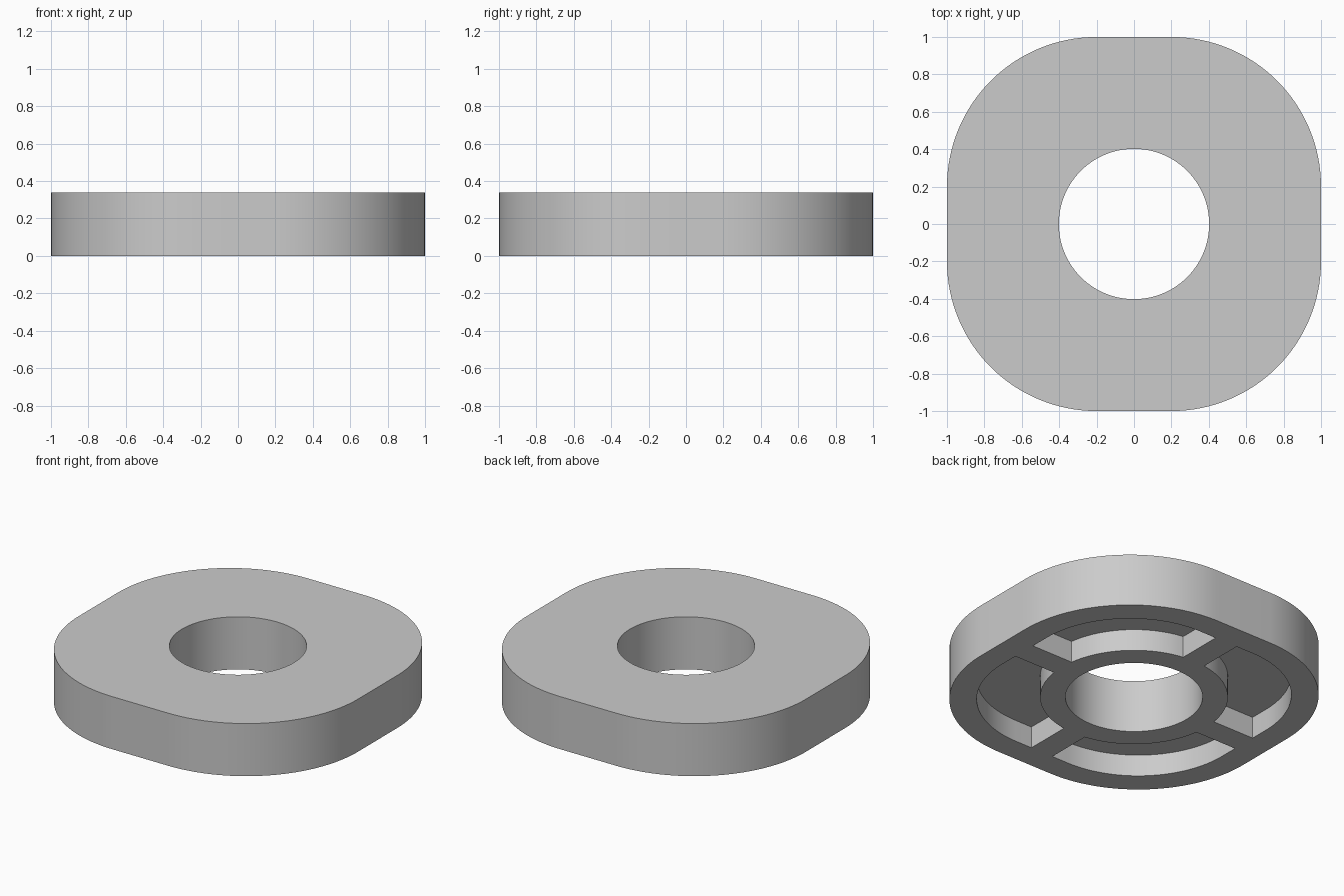
import bpy
import bmesh
from math import sin, cos, asin, pi, radians, sqrt
from mathutils import Matrix

cube = bpy.data.objects.get("Cube")
if cube:
    bpy.data.objects.remove(cube, do_unlink=True)

HEIGHT = 0.34
FLAT = 0.2          # half length of each straight side
HOLE = 0.402        # bore radius
BOSS = 0.55         # outer radius of the ring around the bore
INNER = 0.84        # half width inside the outer wall
RIB = 0.08          # half thickness of the ribs
DEPTH = 0.14        # pocket depth

grey = bpy.data.materials.new("plain grey")
grey.use_nodes = True
colour = (0.6, 0.6, 0.6, 1)
grey.diffuse_color = colour
grey.node_tree.nodes["Principled BSDF"].inputs["Base Color"].default_value = colour


def arc(centre, radius, start, end, steps):
    """Points along an arc about (centre, centre)."""
    angles = [start + (end - start) * i / steps for i in range(steps + 1)]
    return [(centre + radius * cos(a), centre + radius * sin(a)) for a in angles]


def prism(name, outlines, bottom, top):
    """Extrude each closed outline between two heights."""
    bm = bmesh.new()
    for outline in outlines:
        face = bm.faces.new([bm.verts.new((x, y, bottom)) for x, y in outline])
        raised = bmesh.ops.extrude_face_region(bm, geom=[face], use_keep_orig=True)
        verts = [v for v in raised["geom"] if isinstance(v, bmesh.types.BMVert)]
        bmesh.ops.translate(bm, verts=verts, vec=(0, 0, top - bottom))
    bmesh.ops.recalc_face_normals(bm, faces=bm.faces)
    mesh = bpy.data.meshes.new(name)
    bm.to_mesh(mesh)
    bm.free()
    mesh.materials.append(grey)
    obj = bpy.data.objects.new(name, mesh)
    bpy.context.collection.objects.link(obj)
    return obj


def turned(outline, quarter):
    """Rotate an outline by quarter turns."""
    c, s = round(cos(quarter * pi / 2)), round(sin(quarter * pi / 2))
    return [(c * x - s * y, s * x + c * y) for x, y in outline]


# Rounded square body
corner = arc(FLAT, 1 - FLAT, 0, pi / 2, 32)
body = prism("spacer_body", [[p for q in range(4) for p in turned(corner, q)]], 0, HEIGHT)

# Bore cutter
bore = prism("bore_cutter", [arc(0, HOLE, 0, 2 * pi, 96)[:-1]], -0.1, HEIGHT + 0.1)

# Four underside pockets, leaving the outer wall, ring and cross ribs
tilt = asin(RIB / BOSS)
pocket = [(INNER, RIB)] + arc(FLAT, INNER - FLAT, 0, pi / 2, 32) + [(RIB, INNER)]
pocket += arc(0, BOSS, pi / 2 - tilt, tilt, 24)
pockets = prism("pocket_cutter", [turned(pocket, q) for q in range(4)], -0.1, DEPTH)

# Cut the body and discard the cutters
bpy.ops.object.select_all(action="DESELECT")
bpy.context.view_layer.objects.active = body
body.select_set(True)
for cutter in (bore, pockets):
    cutter.hide_render = True
    mod = body.modifiers.new(cutter.name, "BOOLEAN")
    mod.operation = "DIFFERENCE"
    mod.solver = "EXACT"
    mod.object = cutter
    bpy.ops.object.modifier_apply(modifier=mod.name)
    bpy.data.objects.remove(cutter, do_unlink=True)

bpy.ops.object.shade_smooth_by_angle(angle=radians(30))
